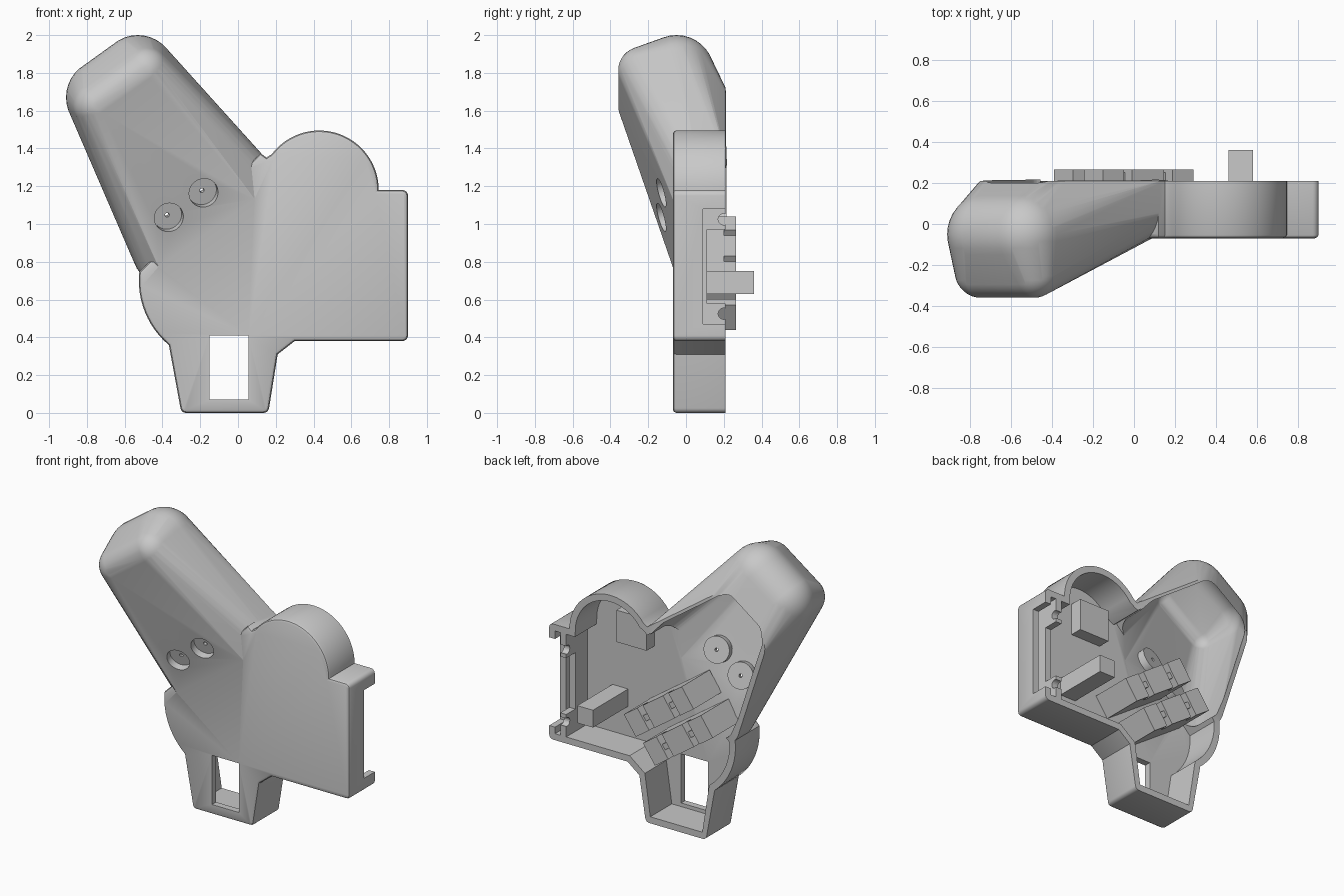
import bpy, bmesh, math
from mathutils import Vector, Matrix

if "Cube" in bpy.data.objects:
    bpy.data.objects.remove(bpy.data.objects["Cube"])

WALL, FRONT, BACK = 0.045, -0.07, 0.21
grey = bpy.data.materials.new("plain grey")
grey.diffuse_color = (0.58, 0.58, 0.58, 1)
grey.use_nodes = True
grey.node_tree.nodes["Principled BSDF"].inputs["Base Color"].default_value = grey.diffuse_color

# Tilted frame of the handle: s along it, t across it
ORIGIN = Vector((-0.165, 0, 0.95))
ALONG = Vector((-0.577, 0, 0.817))
ACROSS = Vector((0.817, 0, 0.577))


def at(s, t, y):
    return ORIGIN + ALONG * s + ACROSS * t + Vector((0, y, 0))


def finish(name, bm):
    bmesh.ops.recalc_face_normals(bm, faces=bm.faces)
    me = bpy.data.meshes.new(name)
    bm.to_mesh(me)
    bm.free()
    me.materials.append(grey)
    ob = bpy.data.objects.new(name, me)
    bpy.context.collection.objects.link(ob)
    return ob


def boolean(target, tool, op):
    mod = target.modifiers.new("cut", 'BOOLEAN')
    mod.operation, mod.object, mod.solver = op, tool, 'EXACT'
    bpy.context.view_layer.objects.active = target
    bpy.ops.object.modifier_apply(modifier=mod.name)
    bpy.data.objects.remove(tool)


def box(name, x, y, z):
    bm = bmesh.new()
    mid = Vector([(a + b) / 2 for a, b in (x, y, z)])
    size = [b - a for a, b in (x, y, z)]
    bmesh.ops.create_cube(bm, size=1, matrix=Matrix.Translation(mid) @ Matrix.Diagonal((*size, 1)))
    return finish(name, bm)


def rod(name, centre, axis, radius, depth, seg=32):
    bm = bmesh.new()
    rot = axis.to_track_quat('Z', 'Y').to_matrix().to_4x4()
    bmesh.ops.create_cone(bm, cap_ends=True, segments=seg, radius1=radius, radius2=radius,
                          depth=depth, matrix=Matrix.Translation(centre) @ rot)
    return finish(name, bm)


def arc(cx, cz, r, a0, a1, n):
    return [(cx + r * math.cos(math.radians(a0 + (a1 - a0) * i / n)),
             cz + r * math.sin(math.radians(a0 + (a1 - a0) * i / n))) for i in range(n + 1)]


def inset(pts, d):
    out = []
    for i, p in enumerate(pts):
        p, a, b = Vector(p), Vector(pts[i - 1]), Vector(pts[(i + 1) % len(pts)])
        e, f = (p - a).normalized(), (b - p).normalized()
        n, m = Vector((-e.y, e.x)), Vector((-f.y, f.x))
        out.append(p + (n + m) * d / max(0.3, 1 + n.dot(m)))
    return out


def loft(name, pts, levels):
    """Stack inset copies of an outline, (y, inset) per level."""
    bm = bmesh.new()
    rings = [[bm.verts.new((p[0], y, p[1])) for p in inset(pts, d)] for y, d in levels]
    n = len(pts)
    for a, b in zip(rings, rings[1:]):
        for i in range(n):
            bm.faces.new((a[i], a[(i + 1) % n], b[(i + 1) % n], b[i]))
    bm.faces.new(rings[0])
    bm.faces.new(rings[-1])
    return finish(name, bm)


def outline(rounded):
    """Flat body outline, with round or plain outer corners."""
    def corner(x, z, cx, cz, a0, a1):
        return arc(cx, cz, 0.03, a0, a1, 5) if rounded else [(x, z)]
    return (corner(-0.31, 0, -0.275, 0.03, 190, 270) + corner(0.165, 0, 0.135, 0.03, 270, 350)
            + [(0.21, 0.31), (0.30, 0.38)] + corner(0.90, 0.38, 0.87, 0.41, 270, 360)
            + corner(0.90, 1.18, 0.87, 1.15, 0, 90) + [(0.745, 1.18)]
            + arc(0.43, 1.18, 0.315, 5, 143, 28) + [(0.15, 1.352), (0.12, 1.375)]
            + arc(-0.08, 0.70, 0.445, 174, 230, 12))


# Handle as a hull around balls, with rim discs at the open back
def handle(name, shrink, back):
    balls = [(0.05, -0.26, 0.08, 0.15), (0.13, 0.335, 0.08, 0.15),
             (0.905, 0.192, -0.05, 0.20), (0.903, -0.03, -0.05, 0.20),
             (0.89, 0.23, -0.23, 0.13), (0.89, -0.08, -0.23, 0.13)]
    rims = [(0.05, -0.26), (0.13, 0.335), (0.654, 0.149), (0.651, -0.073)]
    pts = []
    for s, t, y, r in balls:
        for lat in range(-80, 81, 10):
            k = math.cos(math.radians(lat))
            h = math.sin(math.radians(lat))
            pts += [at(s, t, y) + Vector((x * k, h * (r - shrink), z * k))
                    for x, z in arc(0, 0, r - shrink, 0, 350, 35)]
    for s, t in rims:
        for y in {BACK, back}:
            pts += [at(s, t, y) + Vector((x, 0, z)) for x, z in arc(0, 0, 0.15 - shrink, 0, 350, 35)]
    for side in (-1, 1):
        pts.append(at(0, side * (0.312 - shrink), FRONT + 0.001 + shrink))
        pts += [at(-0.1, side * 0.25, 0.0), at(-0.1, side * 0.25, back)]
    bm = bmesh.new()
    for p in pts:
        bm.verts.new(p)
    bmesh.ops.convex_hull(bm, input=bm.verts[:])
    bmesh.ops.delete(bm, geom=[v for v in bm.verts if not v.link_faces], context='VERTS')
    return finish(name, bm)


# Hollow shell
shell = loft("shell", outline(True), [(FRONT, 0.018), (FRONT + 0.006, 0.006), (FRONT + 0.018, 0), (BACK, 0)])
boolean(shell, handle("handle", 0, BACK), 'UNION')
boolean(shell, loft("hollow", outline(False), [(FRONT + WALL, WALL), (BACK + 0.05, WALL)]), 'DIFFERENCE')
boolean(shell, handle("handle_hollow", WALL, BACK + 0.04), 'DIFFERENCE')
boolean(shell, box("window", (-0.15, 0.055), (-0.2, 0.05), (0.07, 0.41)), 'DIFFERENCE')
boolean(shell, box("side_slot", (0.83, 1.0), (0.09, 0.4), (0.47, 1.08)), 'DIFFERENCE')

# Two round cups with pin holes in the sloped pad
SLOPE = 0.334
normal = (-ALONG * SLOPE + Vector((0, -1, 0))).normalized()
for t in (-0.115, 0.11):
    c = at(0.185, t, FRONT - SLOPE * 0.185)
    boolean(shell, rod("boss", c - normal * 0.048, normal, 0.088, 0.075), 'UNION')
    boolean(shell, rod("cup", c, normal, 0.078, 0.10), 'DIFFERENCE')
    boolean(shell, rod("pin_hole", c, normal, 0.012, 0.4, 12), 'DIFFERENCE')

# Inner wall behind the side slot, with window and snap notches
inner = box("inner_wall", (0.77, 0.815), (FRONT + 0.03, BACK), (0.40, 1.16))
boolean(inner, box("gap", (0.7, 0.9), (0.11, 0.4), (0.58, 0.97)), 'DIFFERENCE')
for z in (0.525, 1.025):
    boolean(inner, rod("notch", Vector((0.79, 0.20, z)), Vector((1, 0, 0)), 0.03, 0.3, 20), 'DIFFERENCE')

# Post and square pad on the floor
box("post", (0.46, 0.58), (FRONT + 0.03, 0.36), (0.63, 0.75))
box("square_pad", (0.26, 0.49), (FRONT + 0.03, 0.06), (1.10, 1.32))

# Two slanted holder blocks with grooves and pegs
for i, (cx, cz) in enumerate([(0.023, 0.82), (-0.123, 0.66)]):
    block = box(f"holder_block_{i + 1}", (-0.27, 0.27), (FRONT + 0.03, 0.265), (-0.08, 0.08))
    parts = [block]
    for x in (-0.12, 0.12):
        boolean(block, box("groove", (x - 0.025, x + 0.025), (0.20, 0.4), (-0.2, 0.2)), 'DIFFERENCE')
        parts.append(box("peg", (x - 0.03, x + 0.03), (0.15, 0.25), (-0.02, 0.02)))
    for p in parts:
        p.matrix_world = Matrix.Translation((cx, 0, cz)) @ Matrix.Rotation(math.radians(35), 4, 'Y')

# Smooth shading with sharp edges
bpy.ops.object.select_all(action='DESELECT')
shell.select_set(True)
bpy.context.view_layer.objects.active = shell
bpy.ops.object.shade_smooth_by_angle(angle=math.radians(30))
